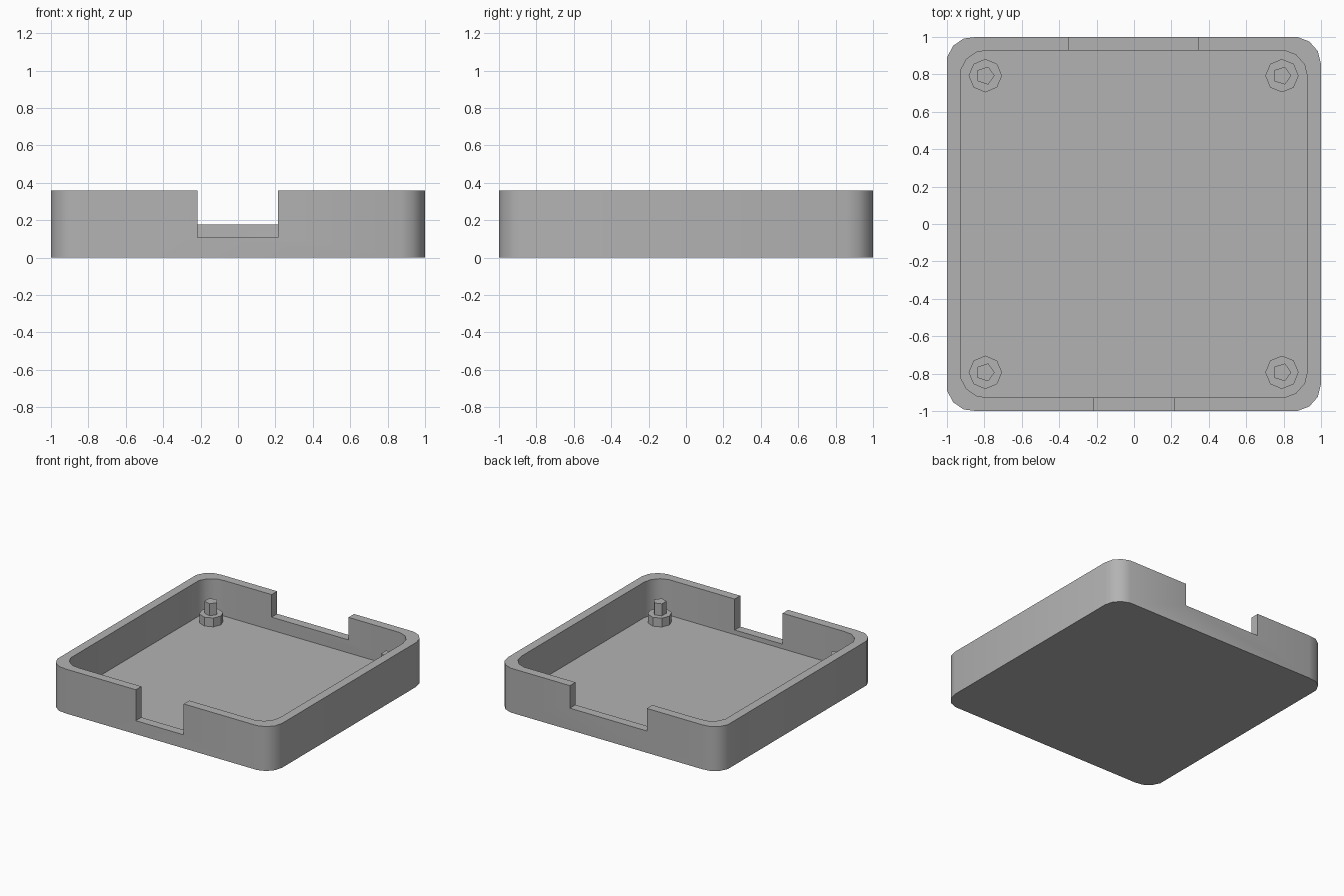
import bpy
import bmesh
from math import cos, sin, tau, radians

cube = bpy.data.objects.get("Cube")
if cube:
    bpy.data.objects.remove(cube, do_unlink=True)

RADIUS, SIDES, SHIFT = 0.143, 13, -0.002   # rounded corner of the tray
WALL, HEIGHT = 0.0714, 0.36
OUTER = 0.858                              # corner centre of the outer wall

grey = bpy.data.materials.new("plain grey")
colour = (0.45, 0.45, 0.45, 1)
grey.diffuse_color = colour
grey.use_nodes = True
grey.node_tree.nodes["Principled BSDF"].inputs["Base Color"].default_value = colour


def ngon(k, n, r, cx=0, cy=0):
    return cx + r * cos(tau * k / n), cy + r * sin(tau * k / n)


def rounded_square(c):
    """Square outline with a faceted arc around each corner centre."""
    quarters = [(1, 1, 0, 3), (-1, 1, 3, 6), (-1, -1, 7, 10), (1, -1, 10, 13)]
    return [ngon(k, SIDES, RADIUS, sx * c + SHIFT, sy * c)
            for sx, sy, first, last in quarters for k in range(first, last + 1)]


def rectangle(x0, x1, y0, y1):
    return [(x0, y0), (x1, y0), (x1, y1), (x0, y1)]


def prism(name, outline, z0, z1):
    bm = bmesh.new()
    base = bm.faces.new([bm.verts.new((x, y, z0)) for x, y in outline])
    top = bmesh.ops.extrude_face_region(bm, geom=[base])["geom"]
    bmesh.ops.translate(bm, vec=(0, 0, z1 - z0),
                        verts=[v for v in top if isinstance(v, bmesh.types.BMVert)])
    bmesh.ops.recalc_face_normals(bm, faces=bm.faces)
    mesh = bpy.data.meshes.new(name)
    bm.to_mesh(mesh)
    bm.free()
    mesh.materials.append(grey)
    obj = bpy.data.objects.new(name, mesh)
    bpy.context.collection.objects.link(obj)
    return obj


def select_only(obj):
    bpy.ops.object.select_all(action='DESELECT')
    obj.select_set(True)
    bpy.context.view_layer.objects.active = obj


def cut(obj, cutter):
    mod = obj.modifiers.new("cut", 'BOOLEAN')
    mod.operation, mod.solver, mod.object = 'DIFFERENCE', 'EXACT', cutter
    select_only(obj)
    bpy.ops.object.modifier_apply(modifier=mod.name)
    bpy.data.objects.remove(cutter, do_unlink=True)


# Tray: solid block, hollowed, with a notch in the front and back walls
tray = prism("tray", rounded_square(OUTER), 0, HEIGHT)
cut(tray, prism("cavity", rounded_square(OUTER - WALL), WALL, HEIGHT + 0.2))
cut(tray, prism("front_notch", rectangle(-0.217, 0.213, -1.2, -0.8), 0.109, HEIGHT + 0.2))
cut(tray, prism("back_notch", rectangle(-0.348, 0.342, 0.8, 1.2), 0.177, HEIGHT + 0.2))
select_only(tray)
bpy.ops.object.shade_smooth_by_angle(angle=radians(30))

# Four standoffs with locating pegs
for side, sx in (("left", 1), ("right", -1)):
    for end, sy in (("front", -1), ("back", 1)):
        cx, cy = sx * 0.793 + SHIFT, sy * 0.793
        for part, n, r, z0, z1 in (("standoff", 8, 0.089, WALL - 0.01, 0.143),
                                   ("peg", 5, 0.05, 0.13, 0.24)):
            prism(f"{end}_{side}_{part}", [ngon(k, n, r, cx, cy) for k in range(n)], z0, z1)
